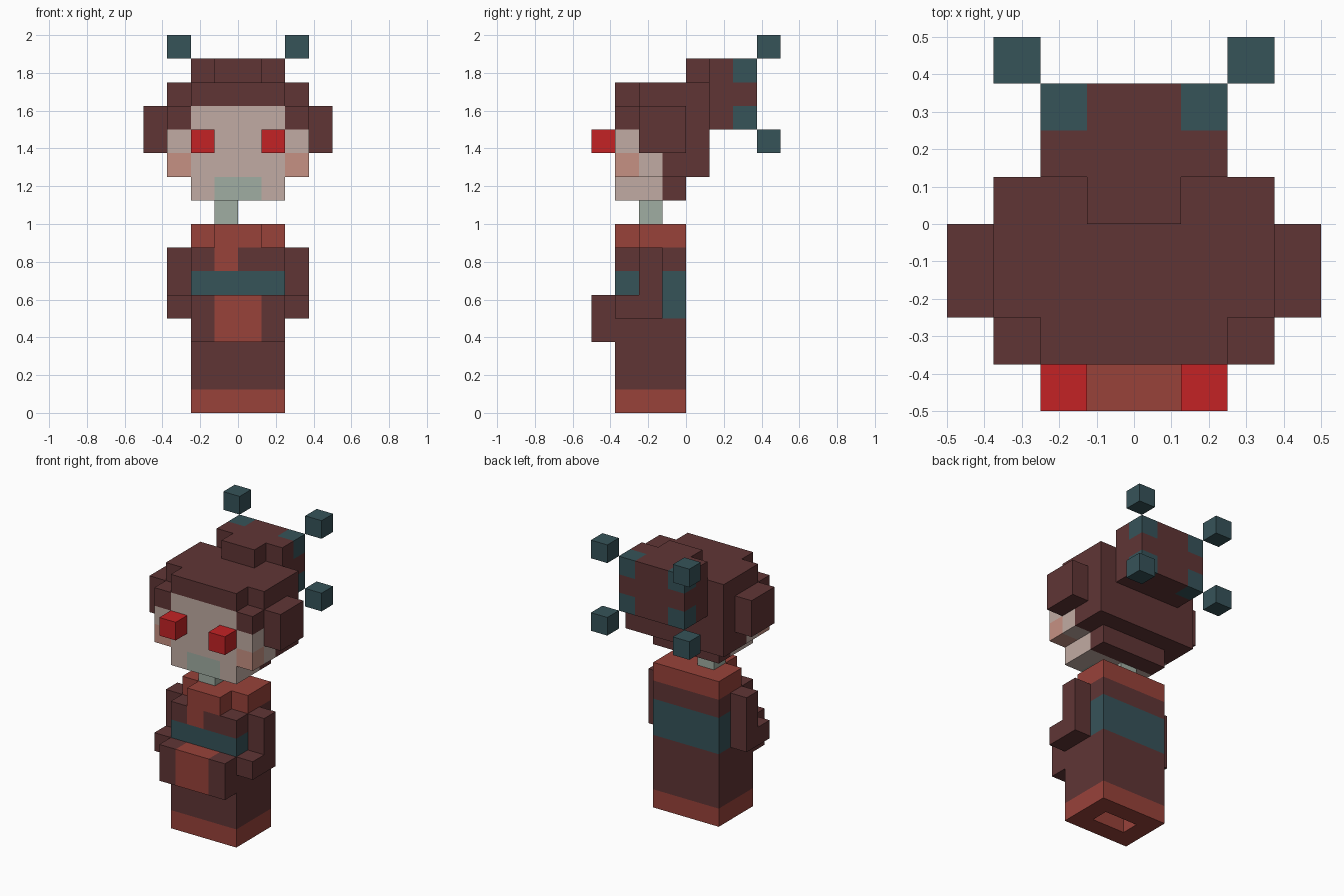
import bpy, bmesh
from mathutils import Vector

cube = bpy.data.objects.get("Cube")
if cube:
    bpy.data.objects.remove(cube, do_unlink=True)

U = 0.125  # block size


def material(name, rgb):
    """Flat material from 0-255 sRGB values."""
    lin = [((c / 255 + 0.055) / 1.055) ** 2.4 for c in rgb]
    m = bpy.data.materials.new(name)
    m.use_nodes = True
    m.diffuse_color = (*lin, 1)
    bsdf = m.node_tree.nodes["Principled BSDF"]
    bsdf.inputs["Base Color"].default_value = (*lin, 1)
    bsdf.inputs["Roughness"].default_value = 0.9
    return m


MAROON = material("maroon", (96, 53, 53))
BRICK = material("brick red", (152, 66, 58))
TEAL = material("dark teal", (54, 83, 89))
RED = material("bright red", (196, 34, 37))
SKIN = material("pale skin", (193, 171, 163))
BLUSH = material("blush", (198, 145, 131))
SAGE = material("sage grey", (160, 173, 162))


def blocks(name, mat, boxes, mirror=False):
    """One object from boxes (x0, x1, y0, y1, z0, z1) in block units."""
    bm = bmesh.new()
    if mirror:
        boxes = boxes + [(-b[1], -b[0], *b[2:]) for b in boxes]
    for x0, x1, y0, y1, z0, z1 in boxes:
        lo, hi = Vector((x0, y0, z0)) * U, Vector((x1, y1, z1)) * U
        for v in bmesh.ops.create_cube(bm, size=1)["verts"]:
            v.co = (lo + hi) / 2 + v.co * (hi - lo)
    me = bpy.data.meshes.new(name)
    bm.to_mesh(me)
    bm.free()
    me.materials.append(mat)
    ob = bpy.data.objects.new(name, me)
    bpy.context.collection.objects.link(ob)
    return ob


def shell(z0, z1, front=True):
    """Hollow rectangular wall of the robe between two heights."""
    walls = [(-2, -1, -3, 0, z0, z1), (1, 2, -3, 0, z0, z1), (-1, 1, -1, 0, z0, z1)]
    return walls + ([(-1, 1, -3, -2, z0, z1)] if front else [])


# Robe, hollow from below
blocks("hem", BRICK, shell(0, 1))
blocks("robe_skirt", MAROON, shell(1, 4))
blocks("belt", TEAL, shell(4, 6))
blocks("robe_chest", MAROON, shell(6, 7, front=False) + [(0, 1, -3, -2, 6, 7)])
blocks("chest_strip", BRICK, [(-1, 0, -3, -2, 6, 7)])
blocks("collar", BRICK, [(-2, 2, -2, 0, 7, 8), (-1, 1, -3, -2, 7, 8)])

# Arms folded into wide sleeves
blocks("arms", MAROON, [(2, 3, -2, -1, 4, 7), (2, 3, -3, -2, 4, 5)], mirror=True)
blocks("sleeve_cuffs", MAROON, [(1, 2, -4, -3, 3, 5)], mirror=True)
blocks("sleeve_lining", BRICK, [(-1, 1, -4, -3, 3, 5)])

# Neck and face
blocks("neck", SAGE, [(-1, 0, -2, -1, 8, 9)])
blocks("mouth", SAGE, [(-1, 1, -3, -2, 9, 10)])
blocks("jaw", SKIN, [(-2, 2, -2, -1, 9, 10)])
blocks("chin_sides", SKIN, [(1, 2, -3, -2, 9, 10)], mirror=True)
blocks("face", SKIN, [(-2, 2, -3, -2, 10, 11), (-3, 3, -3, -2, 11, 12),
                      (-2, 2, -3, -2, 12, 13), (-3, 3, -2, -1, 10, 11)])
blocks("cheeks", BLUSH, [(2, 3, -3, -2, 10, 11)], mirror=True)
blocks("eyes", RED, [(1, 2, -4, -3, 11, 12)], mirror=True)

# Hair
blocks("hair_back", MAROON, [(-3, 3, -2, 1, 11, 14), (-3, 3, -1, 1, 10, 11),
                             (-2, 2, -1, 0, 9, 10)])
blocks("hair_fringe", MAROON, [(-2, 2, -3, -2, 13, 14)])
blocks("hair_temples", MAROON, [(2, 3, -3, -2, 12, 13)], mirror=True)
blocks("side_buns", MAROON, [(3, 4, -2, 0, 11, 13)], mirror=True)

# Back bun with pin ends through its corners
blocks("bun", MAROON, [(-2, 2, 1, 2, 12, 15), (-1, 1, 2, 3, 12, 15), (-1, 1, 0, 1, 14, 15)])
blocks("bun_sides", MAROON, [(1, 2, 2, 3, 13, 14)], mirror=True)
blocks("bun_corners", TEAL, [(1, 2, 2, 3, z, z + 1) for z in (12, 14)], mirror=True)
blocks("hairpin_ends", TEAL, [(2, 3, 3, 4, z, z + 1) for z in (11, 15)], mirror=True)
